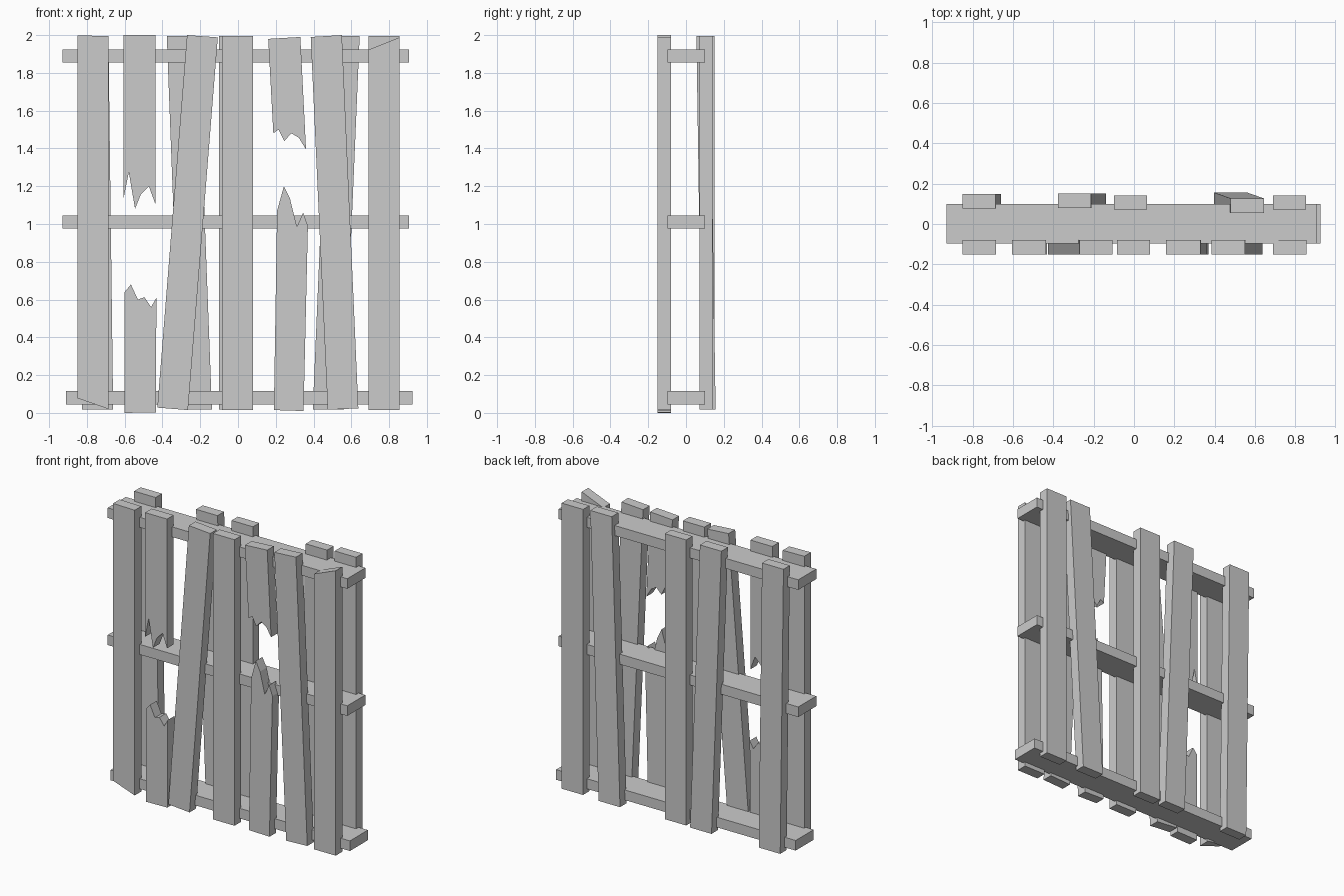
import bpy, bmesh


def extrude_profile(name, pts, y_bottom, y_top=None):
    """Extrude an x/z outline between two y values; y range may lean from bottom to top."""
    y_top = y_top or y_bottom
    bm = bmesh.new()
    rings = []
    for side in (0, 1):
        ring = []
        for x, z in pts:
            t = z / 2
            y = y_bottom[side] * (1 - t) + y_top[side] * t
            ring.append(bm.verts.new((x, y, z)))
        rings.append(ring)
    front, back = rings
    bm.faces.new(front)
    bm.faces.new(back[::-1])
    n = len(pts)
    for i in range(n):
        j = (i + 1) % n
        bm.faces.new((front[i], back[i], back[j], front[j]))
    bmesh.ops.recalc_face_normals(bm, faces=bm.faces)
    mesh = bpy.data.meshes.new(name)
    bm.to_mesh(mesh)
    bm.free()
    obj = bpy.data.objects.new(name, mesh)
    bpy.context.collection.objects.link(obj)
    return obj


# Horizontal rails
for name, x0, x1, z0 in (("bottom_rail", -0.91, 0.925, 0.045),
                         ("middle_rail", -0.93, 0.905, 0.975),
                         ("top_rail", -0.93, 0.905, 1.855)):
    extrude_profile(name, [(x0, z0), (x1, z0), (x1, z0 + 0.07), (x0, z0 + 0.07)], (-0.097, 0.1))

FRONT = (-0.152, -0.08)

# Whole front planks: bottom left, bottom right, top right, top left
front_planks = [
    [(-0.85, 0.078), (-0.685, 0.02), (-0.685, 1.995), (-0.85, 1.998)],
    [(-0.427, 0.028), (-0.265, 0.015), (-0.107, 1.988), (-0.27, 2.0)],
    [(-0.085, 0.015), (0.08, 0.015), (0.08, 1.995), (-0.085, 1.995)],
    [(0.475, 0.017), (0.637, 0.024), (0.55, 2.0), (0.385, 1.99)],
    [(0.69, 0.015), (0.855, 0.015), (0.855, 1.988), (0.69, 1.922)],
]
for i, pts in enumerate(front_planks, 1):
    extrude_profile(f"front_plank_{i}", pts, FRONT)

# Snapped front planks with jagged ends
extrude_profile("broken_plank_left_upper",
                [(-0.605, 2.0), (-0.605, 1.14), (-0.578, 1.275), (-0.545, 1.08),
                 (-0.515, 1.155), (-0.472, 1.2), (-0.437, 1.105), (-0.437, 2.0)], FRONT)
extrude_profile("broken_plank_left_lower",
                [(-0.435, 0.003), (-0.432, 0.61), (-0.46, 0.56), (-0.495, 0.612),
                 (-0.53, 0.6), (-0.567, 0.68), (-0.6, 0.64), (-0.6, 0.0)], FRONT)
extrude_profile("broken_plank_right_upper",
                [(0.16, 1.98), (0.187, 1.48), (0.215, 1.5), (0.245, 1.44),
                 (0.283, 1.48), (0.322, 1.457), (0.36, 1.395), (0.33, 1.99)], FRONT)
extrude_profile("broken_plank_right_lower",
                [(0.347, 0.01), (0.37, 0.99), (0.345, 1.06), (0.312, 0.985),
                 (0.275, 1.135), (0.243, 1.2), (0.207, 1.07), (0.19, 0.015)], FRONT)

# Back planks: bottom x, top x, y range at bottom and top
back_planks = [
    (-0.825, -0.85, (0.078, 0.148), (0.078, 0.148)),
    (-0.302, -0.377, (0.08, 0.152), (0.08, 0.152)),
    (-0.1, -0.1, (0.072, 0.141), (0.072, 0.141)),
    (0.396, 0.48, (0.085, 0.157), (0.055, 0.127)),
    (0.69, 0.69, (0.072, 0.141), (0.072, 0.141)),
]
for i, (xb, xt, yb, yt) in enumerate(back_planks, 1):
    w = 0.164
    extrude_profile(f"back_plank_{i}",
                    [(xb, 0.018), (xb + w, 0.018), (xt + w, 1.995), (xt, 1.995)], yb, yt)
